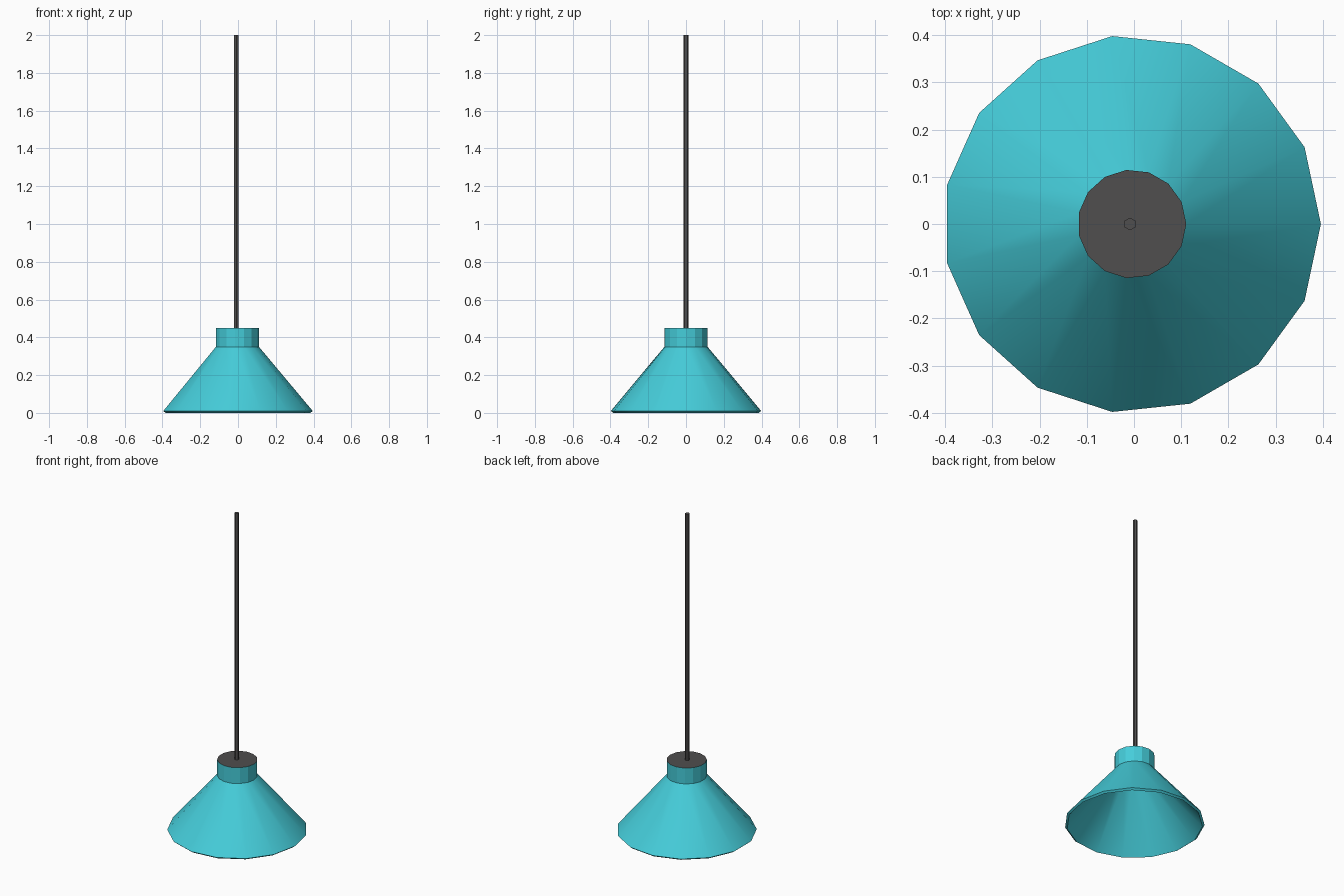
import bpy, bmesh, math

if "Cube" in bpy.data.objects:
    bpy.data.objects.remove(bpy.data.objects["Cube"])

SIDES = 15
CX = -0.0043          # ring centre, so the odd-sided rim is centred on x = 0


def material(name, rgb):
    m = bpy.data.materials.new(name)
    m.diffuse_color = (*rgb, 1.0)
    m.use_nodes = True
    m.node_tree.nodes["Principled BSDF"].inputs["Base Color"].default_value = m.diffuse_color
    return m


teal = material("teal", (0.06, 0.61, 0.70))
dark = material("dark grey", (0.08, 0.077, 0.077))


def lathe(name, profile, sides, cx, mats, cap_mat=0, turn=0.0, smooth=None):
    """Spin (radius, z) points about z and close both ends with flat caps."""
    bm = bmesh.new()
    rings = []
    for r, z in profile:
        angles = [turn + math.tau * i / sides for i in range(sides)]
        rings.append([bm.verts.new((cx + r * math.cos(a), r * math.sin(a), z))
                      for a in angles])
    for a, b in zip(rings, rings[1:]):
        for i in range(sides):
            j = (i + 1) % sides
            bm.faces.new((a[i], b[i], b[j], a[j]))
    for ring in (rings[0], rings[-1]):
        bm.faces.new(ring).material_index = cap_mat
    bmesh.ops.recalc_face_normals(bm, faces=bm.faces)
    me = bpy.data.meshes.new(name)
    bm.to_mesh(me)
    bm.free()
    ob = bpy.data.objects.new(name, me)
    bpy.context.collection.objects.link(ob)
    for m in mats:
        me.materials.append(m)
    if smooth:
        bpy.ops.object.select_all(action='DESELECT')
        ob.select_set(True)
        bpy.context.view_layer.objects.active = ob
        bpy.ops.object.shade_smooth_by_angle(angle=math.radians(smooth))
    return ob


# Lamp shade: collar, flared cone, thin rim, then the inner wall back up
lathe("lamp_shade",
      [(0.115, 0.45), (0.115, 0.35), (0.40, 0.01),
       (0.388, 0.0), (0.102, 0.343), (0.102, 0.437)],
      SIDES, CX, [teal, dark], cap_mat=1, smooth=21)

# Hanging rod
lathe("hanging_rod", [(0.0135, 2.0), (0.0135, 0.445)],
      6, -0.0085, [dark], turn=math.pi / 6)
